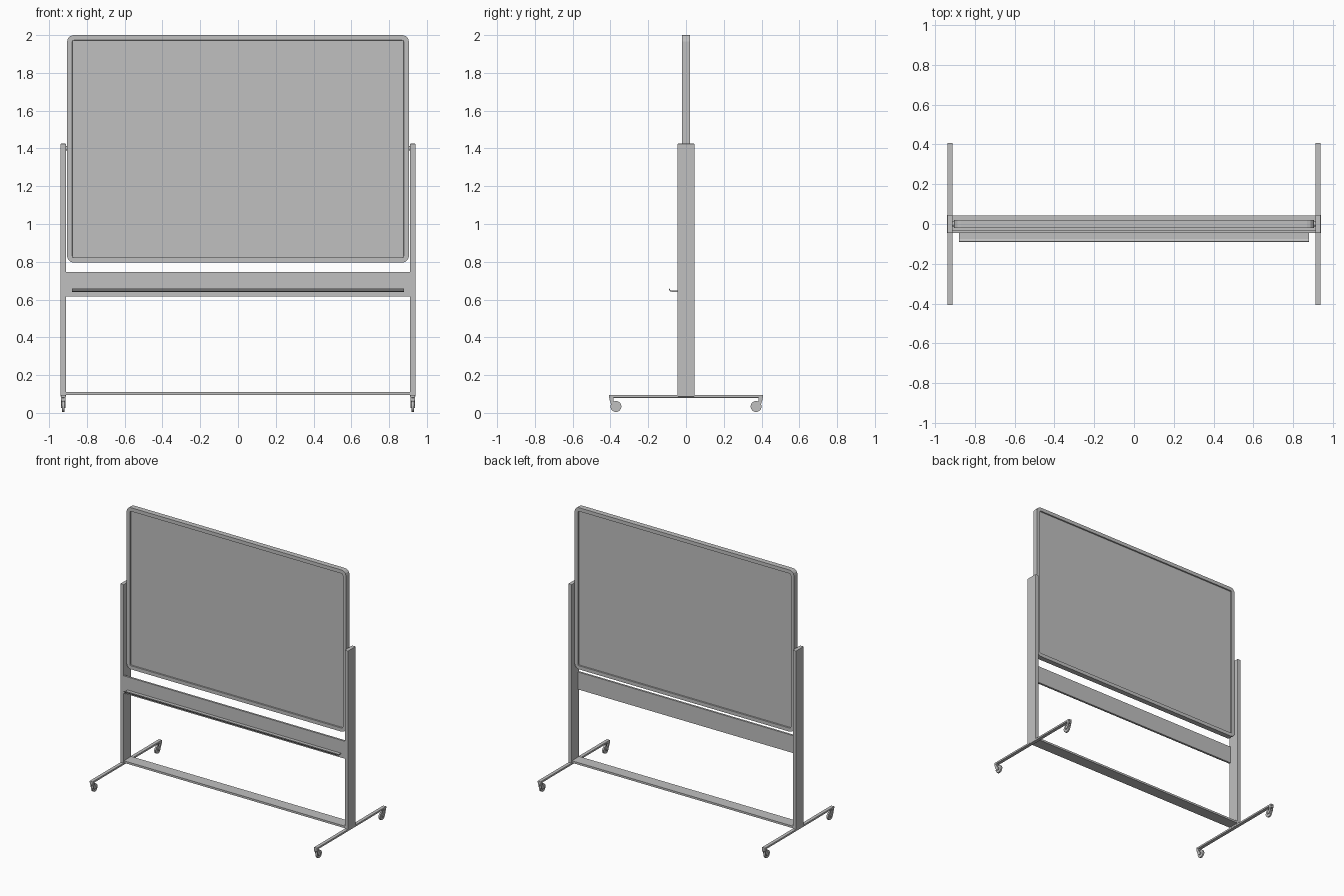
import bpy, bmesh, math
from mathutils import Matrix, Vector

cube = bpy.data.objects.get("Cube")
if cube:
    bpy.data.objects.remove(cube, do_unlink=True)

grey = bpy.data.materials.new("light_grey")
grey.use_nodes = True
colour = (0.53, 0.53, 0.53, 1)
grey.diffuse_color = colour
grey.node_tree.nodes["Principled BSDF"].inputs["Base Color"].default_value = colour


def finish(name, bm, bevel=0):
    bmesh.ops.recalc_face_normals(bm, faces=bm.faces)
    mesh = bpy.data.meshes.new(name)
    bm.to_mesh(mesh)
    bm.free()
    mesh.materials.append(grey)
    ob = bpy.data.objects.new(name, mesh)
    bpy.context.collection.objects.link(ob)
    if bevel:
        mod = ob.modifiers.new("edge", "BEVEL")
        mod.width = bevel
        mod.segments = 2
    return ob


def box(name, x0, x1, y0, y1, z0, z1, bevel=0):
    bm = bmesh.new()
    bmesh.ops.create_cube(bm, size=1)
    for v in bm.verts:
        v.co = Vector(((x0 + x1) / 2 + v.co.x * (x1 - x0),
                       (y0 + y1) / 2 + v.co.y * (y1 - y0),
                       (z0 + z1) / 2 + v.co.z * (z1 - z0)))
    return finish(name, bm, bevel)


def extrude_x(name, profile, x0, x1):
    """Extrude a closed (y, z) profile along x."""
    bm = bmesh.new()
    face = bm.faces.new([bm.verts.new((x0, y, z)) for y, z in profile])
    new = bmesh.ops.extrude_face_region(bm, geom=[face])["geom"]
    bmesh.ops.translate(bm, vec=(x1 - x0, 0, 0),
                        verts=[g for g in new if isinstance(g, bmesh.types.BMVert)])
    return finish(name, bm)


def cylinder_x(name, x, y, z, radius, width, sides=24):
    bm = bmesh.new()
    bmesh.ops.create_cone(bm, cap_ends=True, segments=sides, radius1=radius, radius2=radius,
                          depth=width, matrix=Matrix.Translation((x, y, z))
                          @ Matrix.Rotation(math.pi / 2, 4, "Y"))
    ob = finish(name, bm)
    for p in ob.data.polygons:
        p.use_smooth = len(p.vertices) == 4
    return ob


# Writing board: rounded slab with a recessed panel on both sides
HALF_W, BOTTOM, TOP, HALF_T, CORNER = 0.905, 0.795, 2.0, 0.02, 0.035
bm = bmesh.new()
outline = []
for i, (cx, cz) in enumerate([(HALF_W - CORNER, TOP - CORNER), (CORNER - HALF_W, TOP - CORNER),
                              (CORNER - HALF_W, BOTTOM + CORNER), (HALF_W - CORNER, BOTTOM + CORNER)]):
    for k in range(4):
        a = (i + k / 3) * math.pi / 2
        outline.append(bm.verts.new((cx + CORNER * math.cos(a), -HALF_T, cz + CORNER * math.sin(a))))
face = bm.faces.new(outline)
new = bmesh.ops.extrude_face_region(bm, geom=[face])["geom"]
bmesh.ops.translate(bm, vec=(0, 2 * HALF_T, 0),
                    verts=[g for g in new if isinstance(g, bmesh.types.BMVert)])
bmesh.ops.recalc_face_normals(bm, faces=bm.faces)
panels = [f for f in bm.faces if len(f.verts) > 4]
bmesh.ops.inset_individual(bm, faces=panels, thickness=0.027)
bmesh.ops.inset_individual(bm, faces=panels, thickness=0.001, depth=-0.01)
finish("board", bm)

# Crossbar, marker tray and lower rail
box("crossbar", -0.912, 0.912, -0.045, -0.03, 0.615, 0.745)
extrude_x("marker_tray", [(-0.044, 0.641), (-0.077, 0.641), (-0.086, 0.645), (-0.091, 0.655),
                          (-0.088, 0.658), (-0.083, 0.651), (-0.076, 0.648), (-0.044, 0.648)],
          -0.88, 0.88)
box("lower_rail", -0.912, 0.912, -0.043, 0.043, 0.096, 0.111)

# Posts, feet, pivots and casters on both sides
for side, s in (("left", 1), ("right", -1)):
    x = s * 0.925
    box(side + "_post", x - 0.014, x + 0.014, -0.045, 0.045, 0.085, 1.425, 0.002)
    box(side + "_foot", x - 0.013, x + 0.013, -0.408, 0.408, 0.08, 0.094, 0.002)
    cylinder_x(side + "_pivot", s * 0.907, 0, 1.4, 0.012, 0.02)
    for end, e in (("front", -1), ("back", 1)):
        name = side + "_" + end
        cylinder_x(name + "_wheel", x, e * 0.371, 0.034, 0.029, 0.012)
        # Bracket tapering from the foot to the axle, with one cheek each side of the wheel
        fork = [(e * y, z) for y, z in ((0.408, 0.085), (0.385, 0.085), (0.384, 0.06),
                                        (0.365, 0.042), (0.365, 0.026), (0.385, 0.026),
                                        (0.398, 0.048))]
        for cheek in (-1, 1):
            cx = x + cheek * 0.0095
            extrude_x(name + ("_outer_fork" if cheek == s else "_inner_fork"),
                      fork, cx - 0.0025, cx + 0.0025)
        box(name + "_fork_bridge", x - 0.012, x + 0.012,
            *sorted((e * 0.387, e * 0.406)), 0.066, 0.085)
